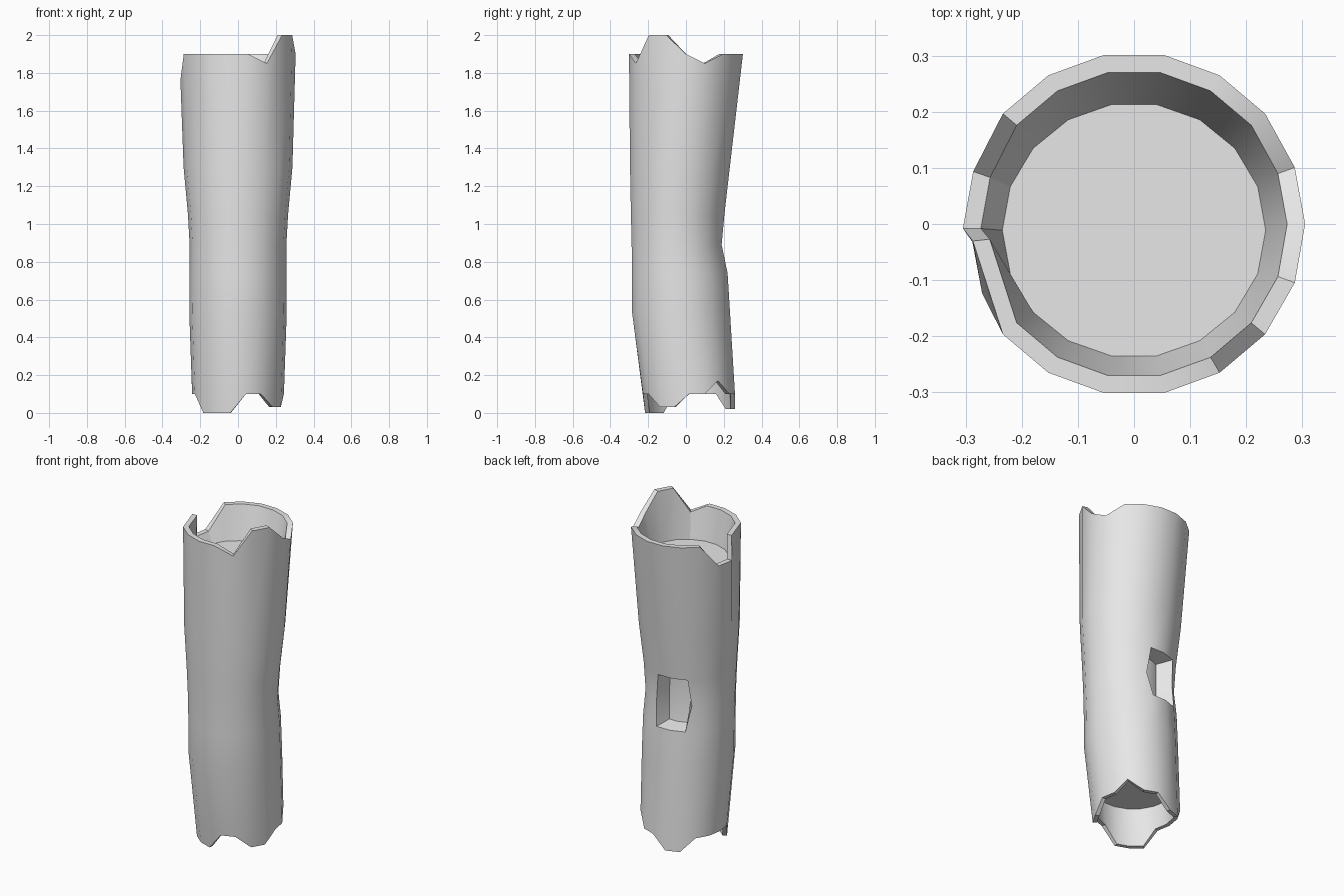
import bpy, bmesh, math
from mathutils import Vector

cube = bpy.data.objects.get("Cube")
if cube:
    bpy.data.objects.remove(cube)

SIDES = 18
# Bent trunk: height, x radius, y centre, y radius
PROFILE = [(0, .24, .022, .242), (.1, .243, .016, .247), (.53, .258, -.026, .263),
           (.74, .257, -.033, .257), (.89, .256, -.047, .244), (1.05, .265, -.044, .251),
           (1.3, .288, -.032, .268), (1.76, .305, -.008, .297), (1.9, .305, 0, .306),
           (2, .305, 0, .306)]
# Jagged heights around each end, every 20 degrees from +x
TOP = [1.9, 1.85] + [1.9] * 6 + [1.76] * 2 + [1.9] * 5 + [1.85, 2, 2]
BOTTOM = [.1, .1, .17, .1, .1, .02, .02, .1, .1, .1, .1, 0, 0, 0, .1, .1, .03, .03]


def on_trunk(degrees, z, scale=1.0):
    """Point on the bent trunk surface, scaled toward its axis."""
    for low, high in zip(PROFILE, PROFILE[1:]):
        if z <= high[0]:
            break
    t = (z - low[0]) / (high[0] - low[0])
    rx, cy, ry = [a + (b - a) * t for a, b in zip(low[1:], high[1:])]
    a = math.radians(degrees)
    return Vector((rx * scale * math.cos(a), cy + ry * scale * math.sin(a), z))


bm = bmesh.new()


def ring(heights, scale=1.0, shifts=None):
    verts = []
    for k, z in enumerate(heights):
        turn, shrink = (shifts or {}).get(k, (0, 1))
        verts.append(bm.verts.new(on_trunk(k * 20 + turn, z, scale * shrink)))
    return verts


def bridge(a, b):
    return [bm.faces.new((a[i], a[(i + 1) % SIDES], b[(i + 1) % SIDES], b[i]))
            for i in range(SIDES)]


# Leaning splinter beside the deep notch, and the widened middle of the knot hole
splinter = {10: (-14, .947)}
knot = {4: (-5, 1), 6: (5, 1)}

# Bottom hollow, outer bark, then top hollow as one continuous skin
rings = [ring([.25] * SIDES, .88), ring(BOTTOM, .9), ring(BOTTOM)]
for z in (.53, .74, .89, 1.05, 1.3):
    rings.append(ring([z] * SIDES, 1, knot if z == .89 else None))
rings += [ring(TOP, 1, splinter), ring(TOP, .895, splinter), ring([1.7] * SIDES, .775)]
bands = [bridge(a, b) for a, b in zip(rings, rings[1:])]
bm.faces.new(rings[0])
bm.faces.new(rings[-1])

# Knot hole pocket pushed into the back
pocket = [bands[b][k] for b in (4, 5) for k in (4, 5)]
result = bmesh.ops.extrude_face_region(bm, geom=pocket)
for v in result["geom"]:
    if isinstance(v, bmesh.types.BMVert):
        v.co.x *= .62
        v.co.y = -.04 + (v.co.y + .04) * .62
        v.co.z = .895 + (v.co.z - .895) * .92
bmesh.ops.delete(bm, geom=[f for f in pocket if f.is_valid], context="FACES")
bmesh.ops.recalc_face_normals(bm, faces=bm.faces)

mesh = bpy.data.meshes.new("hollow_log")
bm.to_mesh(mesh)
bm.free()
log = bpy.data.objects.new("hollow_log", mesh)
bpy.context.collection.objects.link(log)

# Plain grey
grey = bpy.data.materials.new("light grey")
grey.use_nodes = True
grey.diffuse_color = (.8, .8, .8, 1)
grey.node_tree.nodes["Principled BSDF"].inputs["Base Color"].default_value = (.8, .8, .8, 1)
mesh.materials.append(grey)

bpy.ops.object.select_all(action="DESELECT")
log.select_set(True)
bpy.context.view_layer.objects.active = log
bpy.ops.object.shade_smooth_by_angle(angle=math.radians(30))
